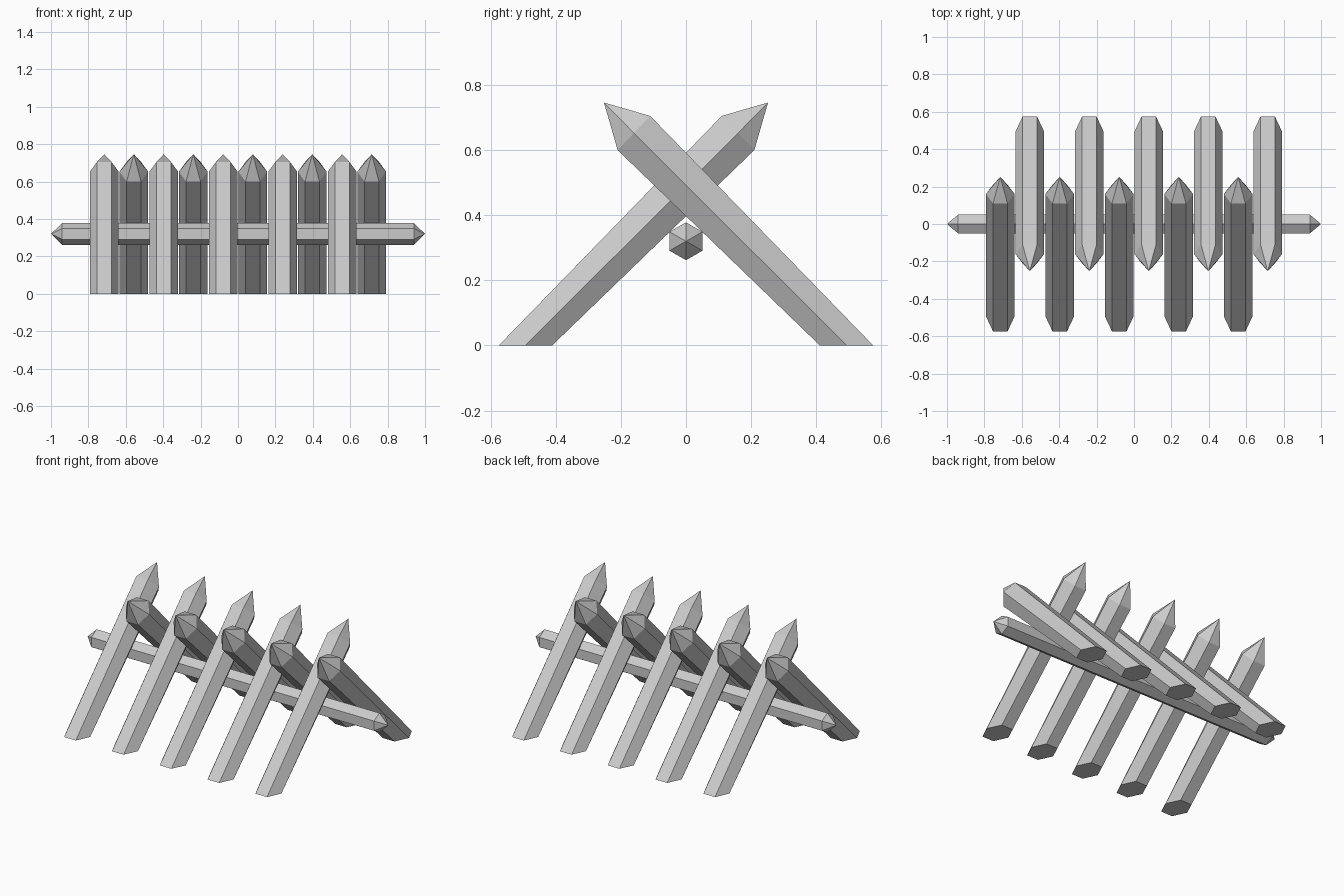
import bpy, bmesh
from math import cos, sin, pi
from mathutils import Vector, Matrix

if "Cube" in bpy.data.objects:
    bpy.data.objects.remove(bpy.data.objects["Cube"])


def hex_ring(bm, center, u, v):
    """Six vertices around center, spanned by half-axis vectors u and v."""
    return [bm.verts.new(center + u * cos(i * pi / 3) + v * sin(i * pi / 3) / sin(pi / 3))
            for i in range(6)]


def bridge(bm, a, b):
    for i in range(6):
        j = (i + 1) % 6
        bm.faces.new((a[i], a[j], b[j], b[i]))


def point(bm, ring, tip):
    t = bm.verts.new(tip)
    for i in range(6):
        bm.faces.new((ring[i], ring[(i + 1) % 6], t))


def finish(bm, name):
    bmesh.ops.recalc_face_normals(bm, faces=bm.faces)
    me = bpy.data.meshes.new(name)
    bm.to_mesh(me)
    bm.free()
    ob = bpy.data.objects.new(name, me)
    bpy.context.collection.objects.link(ob)
    return ob


# Leaning sharpened stakes: foot cut flat on the ground, front row and turned back row
def stake(name, x, turned):
    bm = bmesh.new()
    u = Vector((0.077, 0, 0))
    foot = hex_ring(bm, Vector((x, -0.493, 0)), u, Vector((0, 0.082, 0)))
    neck = hex_ring(bm, Vector((x, 0.16, 0.6525)), u, Vector((0, 0.05, -0.0525)))
    bm.faces.new(foot)
    bridge(bm, foot, neck)
    point(bm, neck, Vector((x, 0.252, 0.746)))
    if turned:
        bm.transform(Matrix.Rotation(pi, 4, 'Z'))
    finish(bm, name)


for i in range(5):
    x = -0.715 + 0.318 * i
    stake(f"front_stake_{i + 1}", x, False)
    stake(f"back_stake_{i + 1}", x, True)

# Horizontal rail, pointed at both ends
bm = bmesh.new()
u, v = Vector((0, 0, 0.058)), Vector((0, 0.0505, 0))
left = hex_ring(bm, Vector((-0.94, 0, 0.32)), u, v)
right = hex_ring(bm, Vector((0.94, 0, 0.32)), u, v)
bridge(bm, left, right)
point(bm, left, Vector((-1, 0, 0.32)))
point(bm, right, Vector((1, 0, 0.32)))
finish(bm, "rail")
